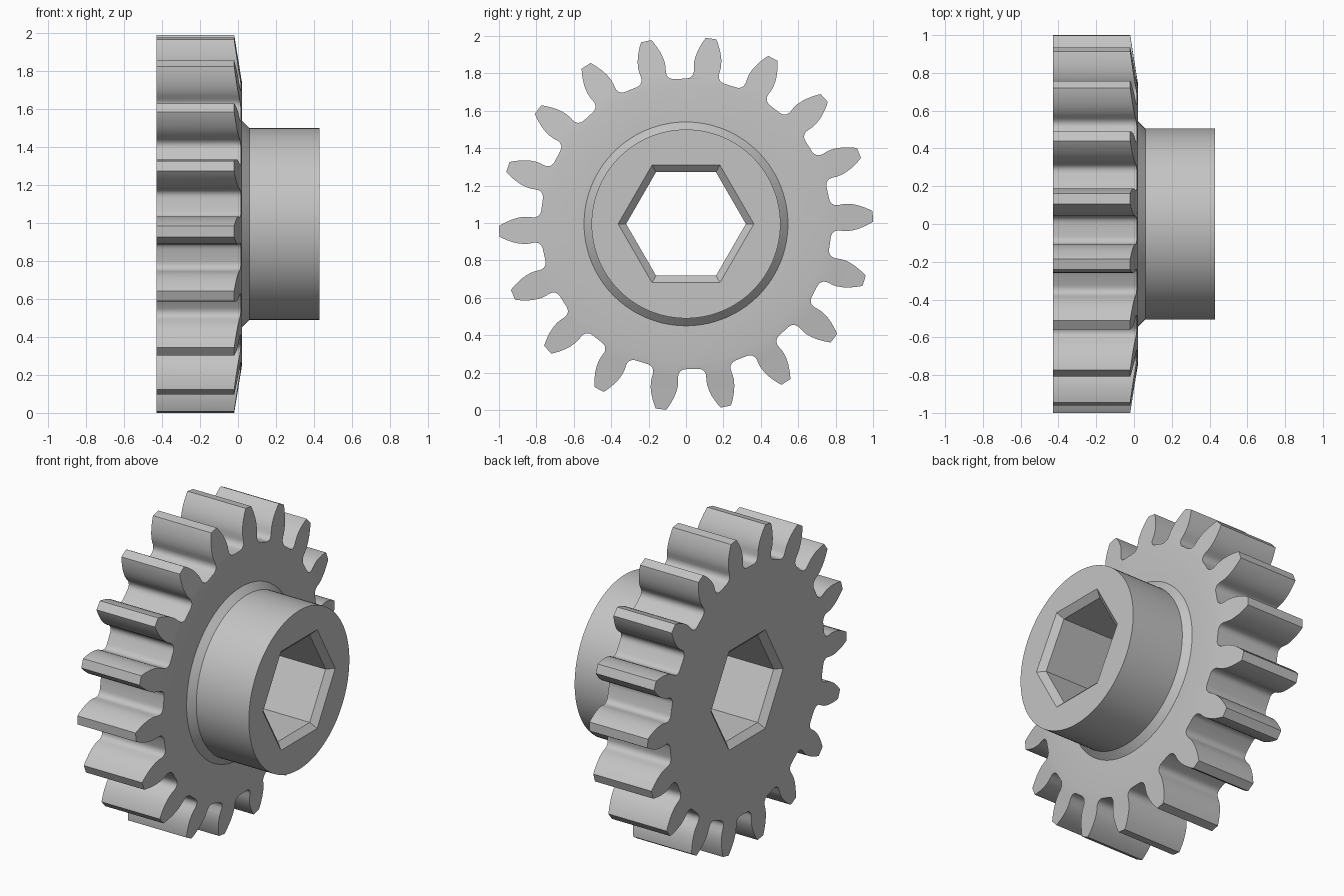
import bpy, bmesh
from math import sin, cos, pi, radians

old = bpy.data.objects.get("Cube")
if old:
    bpy.data.objects.remove(old, do_unlink=True)

TEETH = 18
CENTRE_Z = 0.995
PHASE = radians(2.3)
BACK, FACE, HUB_END = -0.43, 0.02, 0.43
SHOULDER = 0.75          # radius where the tooth bevel starts
HEX, BEVEL = 0.32, 0.043  # bore corner radius and its mouth bevel

# Half of one tooth: (radius, half width) from tip to root
FLANK = [(1.0, .028), (.985, .037), (.96, .049), (.93, .061), (.9, .069),
         (.87, .073), (.845, .072), (.82, .068), (.808, .068), (.797, .071),
         (.789, .076), (.783, .083), (.779, .092), (.777, .104)]

bm = bmesh.new()


def ring(points):
    """Closed loop of vertices from (x, radius, angle) triples."""
    verts = [bm.verts.new((x, r * cos(a), CENTRE_Z + r * sin(a))) for x, r, a in points]
    for i, v in enumerate(verts):
        bm.edges.new((verts[i - 1], v))
    return verts


def circle(x, radius, count=108):
    return ring([(x, radius, 2 * pi * i / count) for i in range(count)])


def wall(a, b):
    """Quads between two loops of equal length."""
    for i in range(len(a)):
        bm.faces.new((a[i - 1], a[i], b[i], b[i - 1]))


def fill(outer, inner):
    """Face with a hole, between two loops of any length."""
    edges = []
    for loop in (outer, inner):
        edges += [bm.edges.get((loop[i - 1], loop[i])) for i in range(len(loop))]
    bmesh.ops.triangle_fill(bm, edges=edges, use_beauty=True, normal=(1, 0, 0))


# Tooth outline, repeated around the axis
outline = []
for t in range(TEETH):
    mid = PHASE + 2 * pi * t / TEETH
    outline += [(r, mid - w / r) for r, w in reversed(FLANK)]
    outline += [(r, mid + w / r) for r, w in FLANK]


def bevel_x(r):
    return FACE - 0.04 * (r - SHOULDER) / (1 - SHOULDER)


# Toothed rim with a bevelled front
back = ring([(BACK, r, a) for r, a in outline])
front = ring([(bevel_x(r), r, a) for r, a in outline])
wall(back, front)
shoulder = circle(FACE, SHOULDER)
fill(front, shoulder)

# Flat web, chamfered collar and hub
loops = [shoulder, circle(FACE, .545), circle(.06, .505), circle(HUB_END, .505)]
for a, b in zip(loops, loops[1:]):
    wall(a, b)

# Hexagonal bore, bevelled at both mouths
depth = BEVEL * cos(pi / 6)
bore = [circle(x, r, 6) for x, r in ((HUB_END, HEX + BEVEL), (HUB_END - depth, HEX),
                                    (BACK + depth, HEX), (BACK, HEX + BEVEL))]
for a, b in zip(bore, bore[1:]):
    wall(a, b)
fill(loops[-1], bore[0])
fill(back, bore[-1])

bmesh.ops.recalc_face_normals(bm, faces=bm.faces[:])
mesh = bpy.data.meshes.new("spur_gear")
bm.to_mesh(mesh)
bm.free()
gear = bpy.data.objects.new("spur_gear", mesh)
bpy.context.collection.objects.link(gear)

# Plain grey metal
grey = bpy.data.materials.new("light_grey")
grey.use_nodes = True
colour = (0.55, 0.55, 0.55, 1)
grey.diffuse_color = colour
grey.node_tree.nodes["Principled BSDF"].inputs["Base Color"].default_value = colour
mesh.materials.append(grey)

bpy.ops.object.select_all(action="DESELECT")
gear.select_set(True)
bpy.context.view_layer.objects.active = gear
bpy.ops.object.shade_smooth_by_angle(angle=radians(28))
